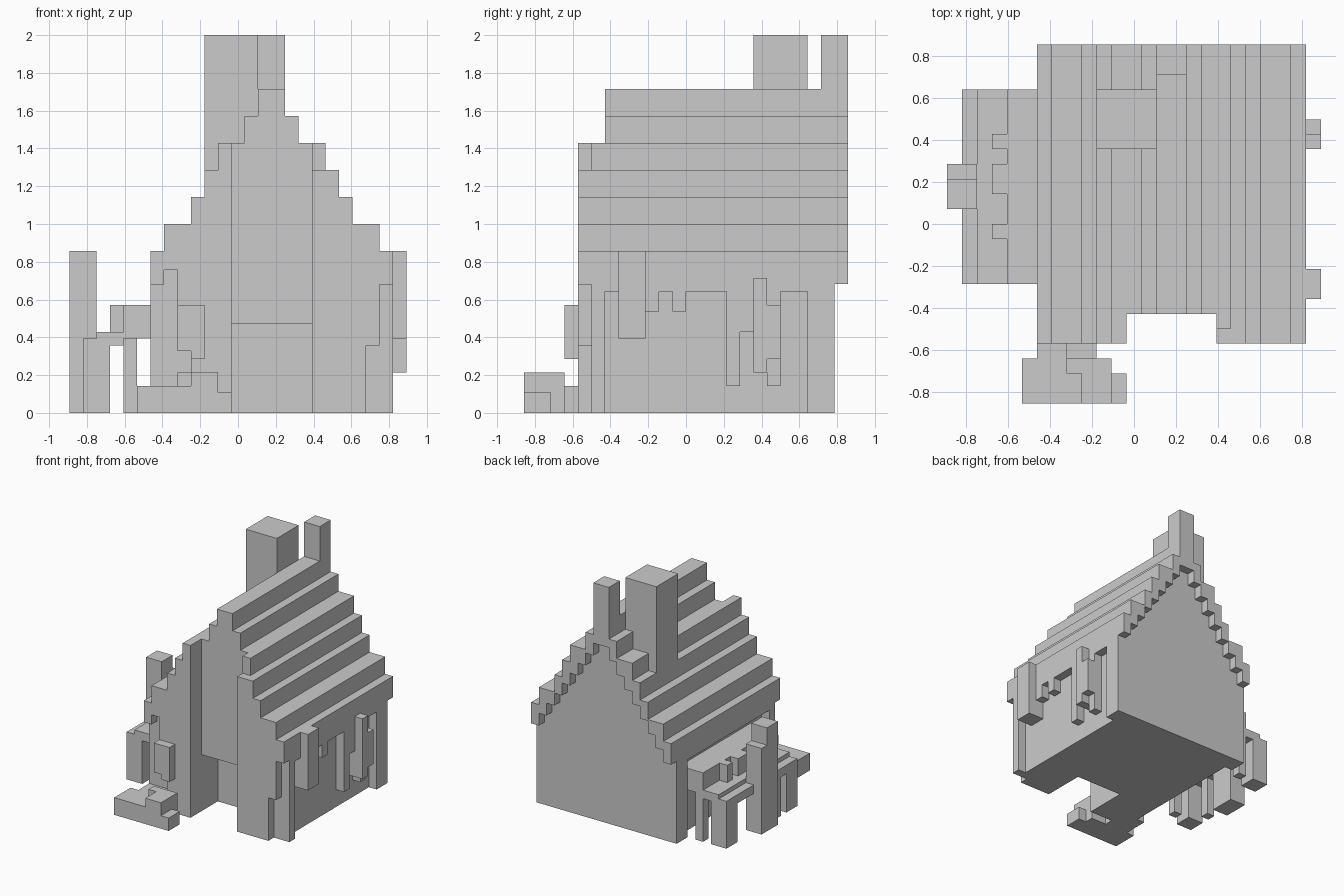
import bpy
import bmesh
from mathutils import Matrix, Vector

UNIT = 1 / 14          # size of one building block
MIDDLE = 15            # block column under the ridge
BACK_WALL = 23
BACK_EAVE = 24

if "Cube" in bpy.data.objects:
    bpy.data.objects.remove(bpy.data.objects["Cube"], do_unlink=True)

stone = bpy.data.materials.new("pale grey")
stone.use_nodes = True
stone.diffuse_color = (0.6, 0.6, 0.6, 1)
stone.node_tree.nodes["Principled BSDF"].inputs["Base Color"].default_value = stone.diffuse_color


def part(name, boxes):
    """Make one object from boxes given as x, y and z ranges in blocks."""
    bm = bmesh.new()
    for x0, x1, y0, y1, z0, z1 in boxes:
        centre = Vector(((x0 + x1) / 2 - 12.5, (y0 + y1) / 2 - 12, (z0 + z1) / 2))
        size = Vector((x1 - x0, y1 - y0, z1 - z0))
        matrix = Matrix.Translation(centre * UNIT) @ Matrix.Diagonal((*(size * UNIT), 1))
        bmesh.ops.create_cube(bm, size=1, matrix=matrix)
    mesh = bpy.data.meshes.new(name)
    bm.to_mesh(mesh)
    bm.free()
    mesh.materials.append(stone)
    obj = bpy.data.objects.new(name, mesh)
    bpy.context.collection.objects.link(obj)
    return obj


def columns(side, inner, outer):
    """Column range on one side of the ridge, side being -1 or 1."""
    return sorted((MIDDLE + side * inner, MIDDLE + side * outer))


# Stepped gable: height of each column counted outward from the ridge
steps = [24, 22, 20, 20, 18, 16, 14, 14, 12]
door_half, eave = 3, 8
door_head = 6.57

# Stepped house body, with a deeper doorway below the door head
body, overhang = [], []
for side in (-1, 1):
    for d, top in enumerate(steps):
        x0, x1 = columns(side, d, d + 1)
        if d < door_half:
            body.append((x0, x1, 6, BACK_WALL, door_head, top))
            body.append((x0, x1, 9, BACK_WALL, 0, door_head))
        else:
            low = 9 if d == eave else 0
            body.append((x0, x1, 5, BACK_WALL, low, top))
        overhang.append((x0, x1, BACK_WALL, BACK_EAVE, 21 - 1.43 * d, top))
part("house_body", body)
part("back_roof_overhang", overhang)

# Front skin with worn lower corners
worn = {-1: {6: 4.6, 7: 10.6, 8: 9.5}, 1: {7: 5, 8: 9.5}}
skin = []
for side in (-1, 1):
    for d in range(door_half, len(steps)):
        x0, x1 = columns(side, d, d + 1)
        top = 18 if (side == 1 and d == door_half) else steps[d]
        skin.append((x0, x1, 4, 5, worn[side].get(d, 0), top))
part("front_wall", skin)

# Corner posts under the eaves
posts = []
for side in (-1, 1):
    x0, x1 = columns(side, eave, eave + 1)
    posts += [(x0, x1, 5, 6, 0, 9), (x0, x1, 21, BACK_WALL, 0, 9)]
part("corner_posts", posts)

# Creepers hanging on the left wall: start, end and lowest point
hanging = [(7, 9, 5.5), (9, 10, 7.5), (11, 12, 7.5), (15, 16, 2),
           (16, 17, 6), (17, 18, 3), (18, 19, 2)]
part("wall_creepers", [(23, 24, a, b, low, 9) for a, b, low in hanging])
part("outer_creepers", [(24, 25, 7, 9, 5.5, 12),
                        (24, 25, 17, 18, 3, 10),
                        (24, 25, 18, 19, 4, 8)])

# Chimneys
part("main_chimney", [(10, 14, 17, 21, 16, 28)])
part("rear_chimney", [(14, 16, 22, 24, 22, 28)])

# Front window box, low step and garden bed
part("window_box", [(8, 9, 3, 4, 4.6, 8), (9, 10, 3, 4, 4, 8)])
part("front_step", [(6, 9, 3, 5, 0, 2)])
part("garden_bed", [(5, 9, 0, 3, 0, 2), (9, 11, 0, 3, 0, 3),
                    (8, 9, 2, 3, 2, 3), (11, 12, 0, 2, 0, 1.5)])

# Side porch: stepped roof, ragged upper edge, posts and flue
front, back = 8, 21
part("porch_roof", [(1, 2, front, back, 4.5, 5.5),
                    (2, 4, front, back, 5, 6),
                    (4, 7, front, back, 5.5, 8)])
part("porch_roof_tiles", [(3, 4, a, b, 6, 8) for a, b in ((11, 12), (14, 16), (17, 18))])
part("porch_posts", [(1, 3, y, y + 2, 0, 5) for y in (front, back - 2)]
     + [(4, 5, y, y + 1, 0, 6) for y in (front + 1, back - 1)]
     + [(1, 2, 11, 12, 0, 5)])
part("porch_flue", [(0, 2, 13, 15, 0, 12), (0, 2, 15, 16, 0, 10)])
